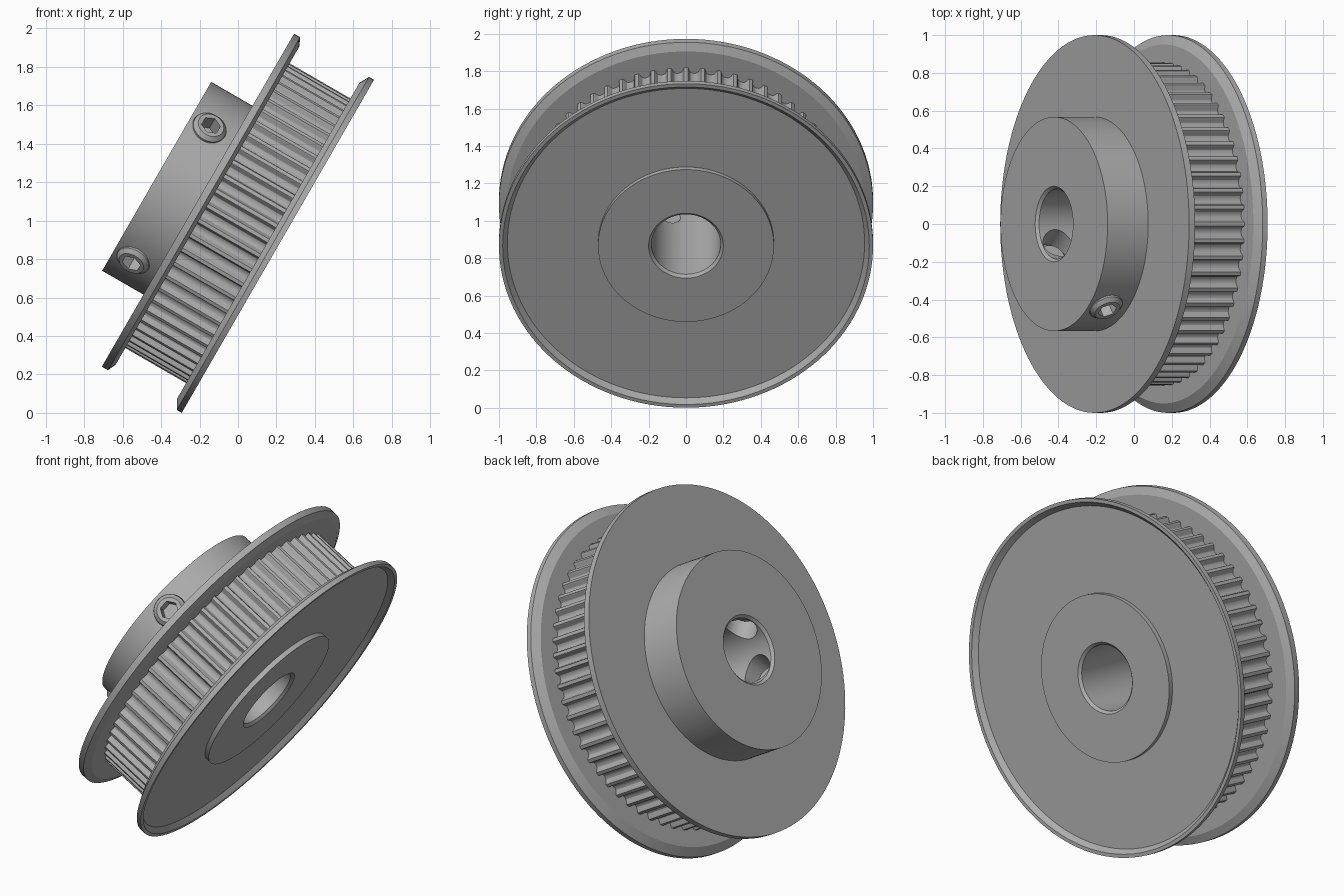
import bpy, bmesh, math
from mathutils import Matrix, Vector

if "Cube" in bpy.data.objects:
    bpy.data.objects.remove(bpy.data.objects["Cube"], do_unlink=True)

metal = bpy.data.materials.new("grey_metal")
metal.use_nodes = True
GREY = (0.42, 0.42, 0.42, 1)
metal.diffuse_color = GREY
metal.node_tree.nodes["Principled BSDF"].inputs["Base Color"].default_value = GREY

# Pulley frame: local z runs along the shaft, tilted 30 degrees below +x
TILT = math.radians(30)
axis = Vector((math.cos(TILT), 0, -math.sin(TILT)))
up = Vector((math.sin(TILT), 0, math.cos(TILT)))
side = axis.cross(up)
FRAME = Matrix((up, side, axis)).transposed().to_4x4()
FRAME.translation = up * 0.852 + Vector((0.004, 0, 0))


def finish(name, bm, matrix=FRAME):
    bmesh.ops.recalc_face_normals(bm, faces=bm.faces)
    mesh = bpy.data.meshes.new(name)
    bm.to_mesh(mesh)
    bm.free()
    mesh.materials.append(metal)
    obj = bpy.data.objects.new(name, mesh)
    obj.matrix_world = matrix
    bpy.context.collection.objects.link(obj)
    return obj


def activate(obj):
    bpy.ops.object.select_all(action='DESELECT')
    obj.select_set(True)
    bpy.context.view_layer.objects.active = obj


def smooth(obj):
    activate(obj)
    bpy.ops.object.shade_smooth_by_angle(angle=math.radians(22))


def loft(bm, rings, closed):
    """Bridge equal rings of points; close into a loop or cap the ends."""
    rows = [[bm.verts.new(p) for p in ring] for ring in rings]
    n = len(rows[0])
    pairs = list(zip(rows, rows[1:])) + ([(rows[-1], rows[0])] if closed else [])
    for a, b in pairs:
        for i in range(n):
            j = (i + 1) % n
            bm.faces.new((a[i], a[j], b[j], b[i]))
    if not closed:
        bm.faces.new(rows[0])
        bm.faces.new(rows[-1])


def circle(r, z, n):
    return [(r * math.cos(math.tau * i / n), r * math.sin(math.tau * i / n), z)
            for i in range(n)]


def lathe(name, profile, n=128, closed=True, matrix=FRAME):
    bm = bmesh.new()
    loft(bm, [circle(r, z, n) for r, z in profile], closed)
    return finish(name, bm, matrix)


def cut(obj, cutters):
    activate(obj)
    for cutter in cutters:
        mod = obj.modifiers.new("cut", 'BOOLEAN')
        mod.operation = 'DIFFERENCE'
        mod.solver = 'EXACT'
        mod.object = cutter
        bpy.ops.object.modifier_apply(modifier=mod.name)
    for cutter in cutters:
        bpy.data.objects.remove(cutter, do_unlink=True)


# Hub, hub-side flange, core and end boss turned as one bored piece
hub = lathe("hub_and_flange", [
    (0.2, -0.985), (0.567, -0.985), (0.567, -0.737), (1, -0.737), (1, -0.70),
    (0.955, -0.68), (0.7, -0.68), (0.7, -0.3), (0.47, -0.3), (0.47, -0.257),
    (0.2, -0.257), (0.185, -0.272), (0.185, -0.97)])

# Dished outer flange
flange = lathe("outer_flange", [
    (0.465, -0.315), (0.95, -0.315), (1, -0.287), (1, -0.257),
    (0.98, -0.257), (0.955, -0.285), (0.465, -0.285)])
smooth(flange)

# Toothed belt ring with rounded grooves
TEETH, TIP = 60, 0.855
half_groove = [(-0.035, 0), (-0.031, 0.005), (-0.027, 0.017), (-0.02, 0.028), (-0.01, 0.033)]
groove = half_groove + [(0, 0.034)] + [(-x, d) for x, d in reversed(half_groove)]
polar = [((k + 0.5) * math.tau / TEETH + x / TIP, TIP - d)
         for k in range(TEETH) for x, d in groove]


def tooth_ring(z, radius=None):
    return [((radius or r) * math.cos(a), (radius or r) * math.sin(a), z) for a, r in polar]


bm = bmesh.new()
Z0, Z1 = -0.69, -0.3
loft(bm, [tooth_ring(Z0), tooth_ring(Z1), tooth_ring(Z1, 0.69), tooth_ring(Z0, 0.69)], True)
smooth(finish("belt_teeth", bm))

# Two set screws at right angles, each in a hole drilled through to the bore
drills = []
for name, degrees in (("upper_set_screw", 39), ("lower_set_screw", -51)):
    phi = math.radians(degrees)
    out = Vector((math.sin(phi), math.cos(phi), 0))
    place = FRAME @ Matrix.Translation((0, 0, -0.873)) @ out.to_track_quat('Z', 'Y').to_matrix().to_4x4()
    drills.append(lathe("drill", [(0.092, 0.05), (0.092, 0.8)], 48, False, place))
    screw = lathe(name, [(0.065, 0.26), (0.09, 0.285), (0.09, 0.57), (0.07, 0.59)], 48, False, place)
    socket = lathe("socket", [(0.052, 0.5), (0.052, 0.7)], 6, False, place)
    bpy.context.view_layer.update()
    cut(screw, [socket])
    smooth(screw)
bpy.context.view_layer.update()
cut(hub, drills)
smooth(hub)
